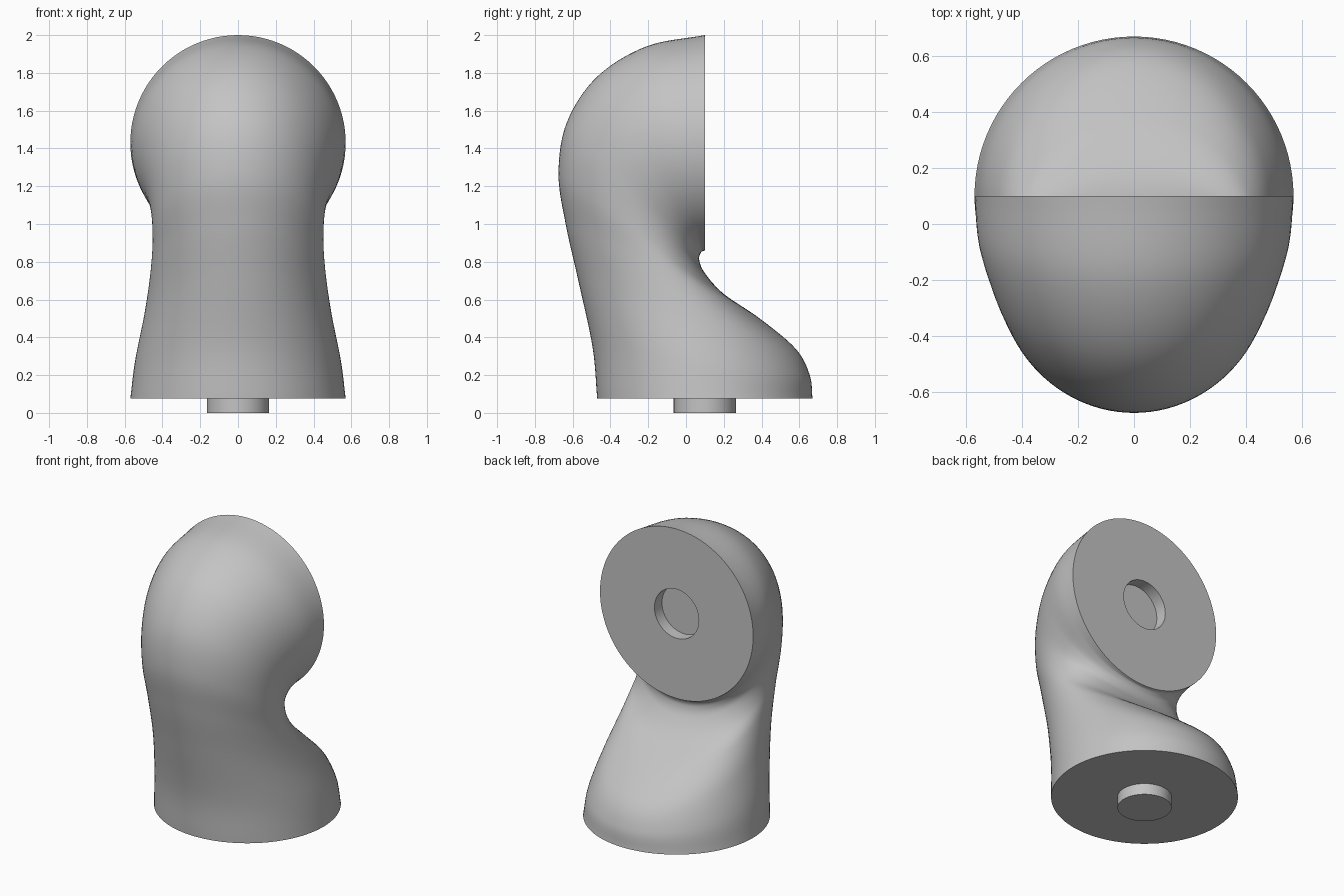
import bpy, bmesh, math
from mathutils import Vector

cube = bpy.data.objects.get("Cube")
if cube:
    bpy.data.objects.remove(cube, do_unlink=True)

mat = bpy.data.materials.new("plain_grey")
mat.use_nodes = True
grey = (0.55, 0.55, 0.55, 1)
mat.diffuse_color = grey
mat.node_tree.nodes["Principled BSDF"].inputs["Base Color"].default_value = grey

SIDES, STEPS = 96, 8
PIN_RADIUS, JOINT_RADIUS, AXIS_Y = 0.165, 0.57, 0.1

# Matching stations along the bend: outer (y, z), inner (y, z), half width
stations = [
    (-0.47, 0.075, 0.67, 0.075, 0.57),
    (-0.495, 0.35, 0.655, 0.2, 0.545),
    (-0.57, 0.7, 0.58, 0.34, 0.495),
    (-0.637, 1.0, 0.39, 0.5, 0.462),
    (-0.675, 1.27, 0.2, 0.63, 0.452),
    (-0.63, 1.54, 0.1, 0.74, 0.468),
    (-0.47, 1.78, 0.07, 0.81, 0.51),
    (-0.21, 1.94, 0.08, 0.85, 0.555),
    (0.1, 2.0, 0.1, 0.86, 0.57),
]


def smooth_path(points):
    """Pass a smooth curve through all stations."""
    pts = [Vector(p) for p in points]
    pts = [2 * pts[0] - pts[1]] + pts + [2 * pts[-1] - pts[-2]]
    out = []
    for a, b, c, d in zip(pts, pts[1:], pts[2:], pts[3:]):
        for k in range(STEPS):
            t = k / STEPS
            out.append(b + (c - a) * t / 2 + (2 * a - 5 * b + 4 * c - d) * t**2 / 2
                       + (3 * b - a - 3 * c + d) * t**3 / 2)
    return out + [pts[-2]]


def finish(bm, name):
    bmesh.ops.recalc_face_normals(bm, faces=bm.faces)
    mesh = bpy.data.meshes.new(name)
    bm.to_mesh(mesh)
    bm.free()
    mesh.materials.append(mat)
    obj = bpy.data.objects.new(name, mesh)
    bpy.context.collection.objects.link(obj)
    bpy.ops.object.select_all(action='DESELECT')
    obj.select_set(True)
    bpy.context.view_layer.objects.active = obj
    bpy.ops.object.shade_smooth_by_angle(angle=math.radians(40))


def ring(bm, centre, reach, half_width):
    side = Vector((half_width, 0, 0))
    angles = [2 * math.pi * i / SIDES for i in range(SIDES)]
    return [bm.verts.new(centre + reach * math.cos(a) + side * math.sin(a)) for a in angles]


# Bent body, ending in a round joint face with a pin socket
bm = bmesh.new()
rings = []
for oy, oz, iy, iz, width in smooth_path(stations):
    outer, inner = Vector((0, oy, oz)), Vector((0, iy, iz))
    rings.append(ring(bm, (outer + inner) / 2, (outer - inner) / 2, width))
socket_centre = Vector((0, AXIS_Y, 1.43))
for depth in (0, 0.08):
    rings.append(ring(bm, socket_centre - Vector((0, depth, 0)),
                      Vector((0, 0, PIN_RADIUS)), PIN_RADIUS))
for low, high in zip(rings, rings[1:]):
    for i in range(SIDES):
        j = (i + 1) % SIDES
        bm.faces.new((low[i], low[j], high[j], high[i]))
bm.faces.new(rings[0])
bm.faces.new(rings[-1])
finish(bm, "bent_body")

# Round pin under the base
bm = bmesh.new()
rim = ring(bm, Vector((0, AXIS_Y, 0)), Vector((0, PIN_RADIUS, 0)), PIN_RADIUS)
base = bm.faces.new(rim)
top = bmesh.ops.extrude_face_region(bm, geom=[base])["geom"]
bmesh.ops.translate(bm, vec=(0, 0, 0.08),
                    verts=[v for v in top if isinstance(v, bmesh.types.BMVert)])
if not base.is_valid or len(bm.faces) < SIDES + 2:
    bm.faces.new(rim)
finish(bm, "base_pin")
